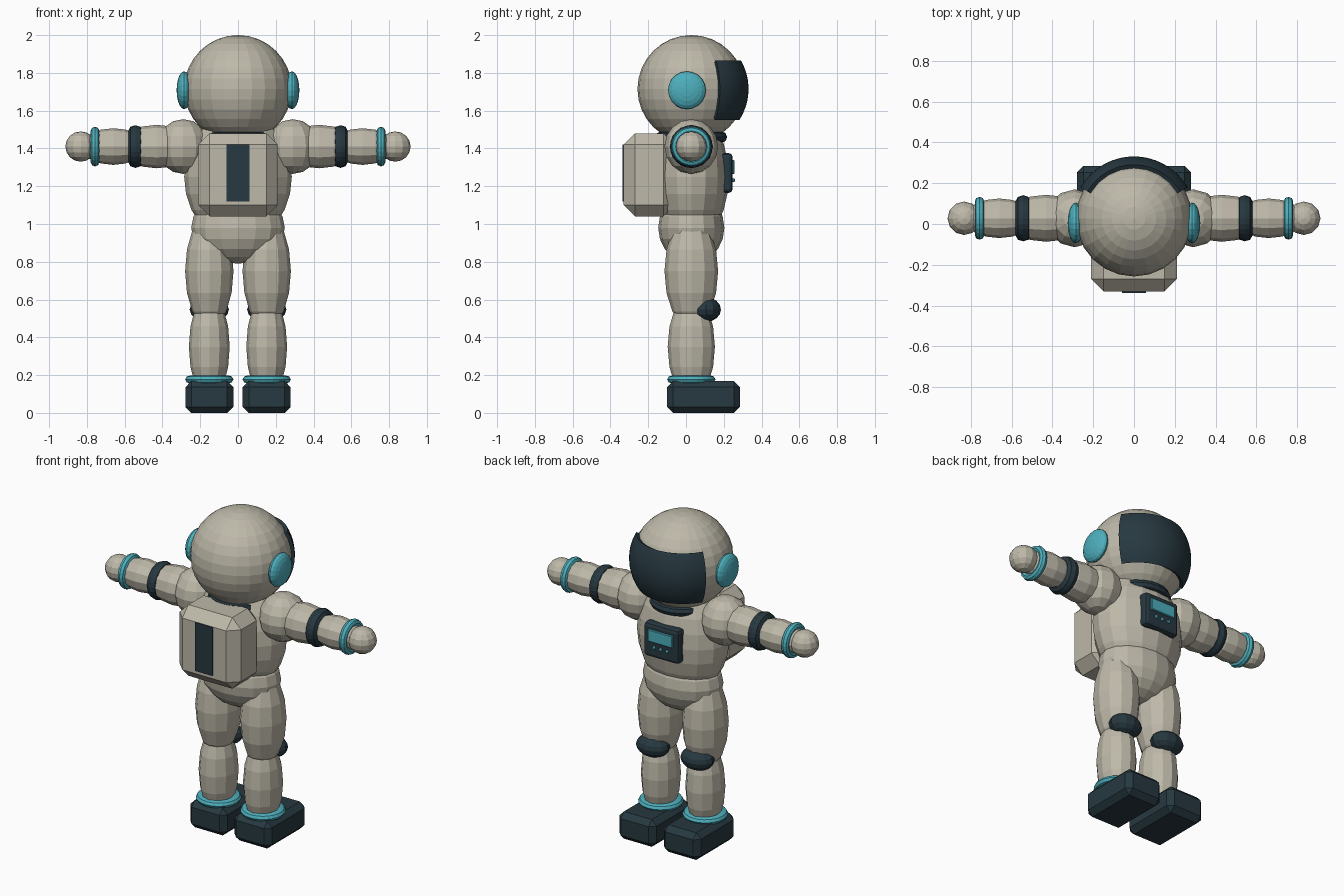
import bpy, bmesh, math
from mathutils import Matrix, Vector

if "Cube" in bpy.data.objects:
    bpy.data.objects.remove(bpy.data.objects["Cube"])


def material(name, rgb):
    m = bpy.data.materials.new(name)
    m.diffuse_color = (*rgb, 1)
    m.use_nodes = True
    m.node_tree.nodes["Principled BSDF"].inputs["Base Color"].default_value = m.diffuse_color
    return m


CREAM = material("cream suit", (0.51, 0.48, 0.395))
DARK = material("dark slate", (0.02, 0.04, 0.052))
TEAL = material("teal trim", (0.075, 0.43, 0.51))
CY = 0.028  # body centre line in y


def finish(name, bm, mat):
    bmesh.ops.recalc_face_normals(bm, faces=bm.faces)
    me = bpy.data.meshes.new(name)
    bm.to_mesh(me)
    bm.free()
    me.materials.append(mat)
    ob = bpy.data.objects.new(name, me)
    bpy.context.collection.objects.link(ob)
    return ob


def ball(name, loc, radii, mat, seg=12, rings=8, axis='Z'):
    """Ellipsoid whose poles lie along the given axis."""
    bm = bmesh.new()
    bmesh.ops.create_uvsphere(bm, u_segments=seg, v_segments=rings, radius=1)
    if axis == 'X':
        bmesh.ops.rotate(bm, verts=bm.verts, matrix=Matrix.Rotation(math.pi / 2, 3, 'Y'))
    bmesh.ops.scale(bm, verts=bm.verts, vec=radii)
    bmesh.ops.translate(bm, verts=bm.verts, vec=loc)
    return finish(name, bm, mat)


def ring(name, loc, major, minor, half, mat, axis='Z', seg=24, sides=8):
    """Band with an elliptical section: minor radially, half along its axis."""
    bm = bmesh.new()
    loops = []
    for i in range(seg):
        a = 2 * math.pi * i / seg
        loop = []
        for j in range(sides):
            b = 2 * math.pi * j / sides
            r = major + minor * math.cos(b)
            p = Vector((r * math.cos(a), r * math.sin(a), half * math.sin(b)))
            if axis == 'X':
                p = Vector((p.z, p.x, p.y))
            loop.append(bm.verts.new(p + Vector(loc)))
        loops.append(loop)
    for i in range(seg):
        p, q = loops[i], loops[(i + 1) % seg]
        for j in range(sides):
            k = (j + 1) % sides
            bm.faces.new((p[j], q[j], q[k], p[k]))
    return finish(name, bm, mat)


def box(name, lo, hi, bevel, mat, segments=1):
    lo, hi = Vector(lo), Vector(hi)
    bm = bmesh.new()
    bmesh.ops.create_cube(bm, size=1)
    bmesh.ops.scale(bm, verts=bm.verts, vec=hi - lo)
    bmesh.ops.translate(bm, verts=bm.verts, vec=(lo + hi) / 2)
    if bevel:
        bmesh.ops.bevel(bm, geom=bm.edges[:], offset=bevel, segments=segments,
                        profile=0.5, affect='EDGES')
    return finish(name, bm, mat)


# Helmet
HEAD = Vector((0, CY, 1.715))
ball("helmet", HEAD, (0.285, 0.285, 0.285), CREAM, 24, 16)

# Visor: curved shell wrapped round the face
bm = bmesh.new()
NU, NV = 24, 12
grid = []
for i in range(NU + 1):
    az = math.radians(-60 + 120 * i / NU)
    row = []
    for j in range(NV + 1):
        el = math.radians(-33 + 63 * j / NV)
        d = Vector((math.sin(az) * math.cos(el), math.cos(az) * math.cos(el), math.sin(el)))
        row.append((bm.verts.new(HEAD + d * 0.303), bm.verts.new(HEAD + d * 0.265)))
    grid.append(row)
for i in range(NU):
    for j in range(NV):
        for s in (0, 1):
            bm.faces.new((grid[i][j][s], grid[i + 1][j][s],
                          grid[i + 1][j + 1][s], grid[i][j + 1][s]))
rim = [grid[i][0] for i in range(NU)] + [grid[NU][j] for j in range(NV)]
rim += [grid[i][NV] for i in range(NU, 0, -1)] + [grid[0][j] for j in range(NV, 0, -1)]
for a, b in zip(rim, rim[1:] + rim[:1]):
    bm.faces.new((a[0], b[0], b[1], a[1]))
visor = finish("visor", bm, DARK)
bpy.context.view_layer.objects.active = visor
visor.select_set(True)
bpy.ops.object.shade_smooth_by_angle(angle=math.radians(35))

# Neck, torso and pelvis
ring("neck_ring", (0, CY, 1.46), 0.16, 0.03, 0.03, DARK)
ball("torso", (0, CY, 1.25), (0.285, 0.198, 0.35), CREAM, 16, 12)
ball("pelvis", (0, CY, 0.98), (0.248, 0.175, 0.19), CREAM, 16, 10)

# Backpack with a dark rear plate
box("backpack", (-0.21, -0.33, 1.04), (0.21, -0.06, 1.48), 0.06, CREAM)
box("backpack_plate", (-0.06, -0.337, 1.12), (0.06, -0.328, 1.42), 0, DARK)

# Chest control unit with screen and buttons
box("chest_unit", (-0.12, 0.15, 1.165), (0.12, 0.247, 1.375), 0.02, DARK, 2)
box("chest_screen", (-0.085, 0.24, 1.265), (0.085, 0.256, 1.34), 0.004, TEAL)
for i in (-1, 0, 1):
    ball("chest_button", (i * 0.045, 0.249, 1.232), (0.011, 0.011, 0.011), TEAL, 8, 6)

# Paired parts
AZ = 1.41
for s, side in ((1, "right"), (-1, "left")):
    ball("ear_disc_" + side, (s * 0.285, 0.005, 1.708), (0.04, 0.1, 0.1), TEAL, 20, 10, 'X')

    # Arm, held straight out
    ball("shoulder_" + side, (s * 0.29, CY, AZ), (0.14, 0.142, 0.145), CREAM)
    ball("upper_arm_" + side, (s * 0.43, CY, AZ), (0.2, 0.115, 0.115), CREAM, axis='X')
    ring("elbow_ring_" + side, (s * 0.543, CY, AZ), 0.085, 0.028, 0.037, DARK, 'X')
    ball("forearm_" + side, (s * 0.66, CY, AZ), (0.17, 0.097, 0.097), CREAM, axis='X')
    ring("wrist_ring_" + side, (s * 0.757, CY, AZ), 0.083, 0.022, 0.023, TEAL, 'X')
    ball("hand_" + side, (s * 0.832, CY, AZ), (0.082, 0.082, 0.08), CREAM)

    # Leg
    x = s * 0.152
    ball("thigh_" + side, (x, CY, 0.75), (0.128, 0.142, 0.3), CREAM)
    ball("shin_" + side, (x, CY, 0.35), (0.108, 0.125, 0.28), CREAM)
    ball("knee_pad_" + side, (x, 0.105, 0.547), (0.104, 0.08, 0.065), DARK)
    ring("ankle_ring_" + side, (x, CY, 0.177), 0.098, 0.03, 0.022, TEAL)
    box("boot_" + side, (x - 0.127, -0.1, 0), (x + 0.127, 0.285, 0.168), 0.032, DARK)
